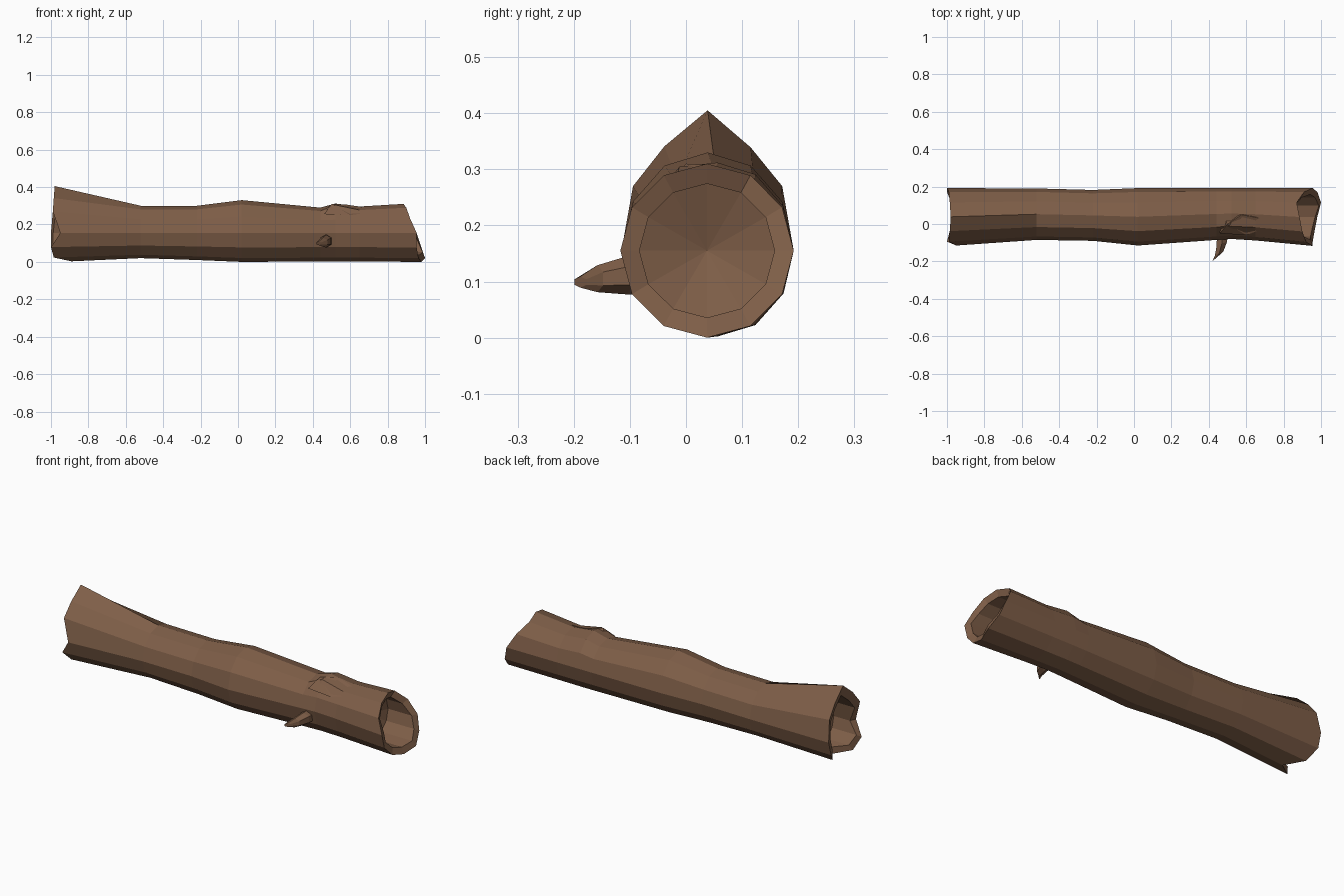
import bpy, bmesh, math
from mathutils import Vector

if "Cube" in bpy.data.objects:
    bpy.data.objects.remove(bpy.data.objects["Cube"])

N = 12
MID_Z = 0.155

bark = bpy.data.materials.new("brown bark")
bark.diffuse_color = (0.21, 0.112, 0.064, 1)
bark.use_nodes = True
bark.node_tree.nodes["Principled BSDF"].inputs["Base Color"].default_value = bark.diffuse_color


def finish(bm, name):
    bmesh.ops.recalc_face_normals(bm, faces=bm.faces)
    me = bpy.data.meshes.new(name)
    bm.to_mesh(me)
    bm.free()
    me.materials.append(bark)
    ob = bpy.data.objects.new(name, me)
    bpy.context.collection.objects.link(ob)
    return ob


def bridge(bm, a, b):
    n = len(a)
    for i in range(n):
        bm.faces.new((a[i], a[(i + 1) % n], b[(i + 1) % n], b[i]))


def section(front, back, bottom, top, stretch=None):
    """Twelve-sided cross-section (y, z), starting at the back, going over the top."""
    cy, ry = (front + back) / 2, (back - front) / 2
    pts = []
    for i in range(N):
        a = math.tau * i / N
        s = math.sin(a)
        h = (top - MID_Z) if s > 0 else (MID_Z - bottom)
        k = stretch.get(i, 1) if stretch else 1
        pts.append((cy + ry * math.cos(a), MID_Z + h * s * k))
    return pts


# broken end outlines: x for each of the twelve corners
left_x = [-1.0, -.99, -.985, -.98, -.985, -.99, -.95, -1.0, -.985, -.89, -.97, -1.0]
right_x = [.955, .91, .87, .885, .90, .92, .955, .955, .965, .98, 1.0, .98]

# trunk stations: x, front, back, bottom, top
stations = [(-.52, -.085, .19, .02, .30), (-.22, -.09, .182, .01, .30),
            (.02, -.115, .192, 0, .33), (.44, -.085, .192, .002, .29),
            (.52, -.08, .192, .002, .312), (.65, -.088, .192, .002, .296)]

bm = bmesh.new()


def ring(xs, pts):
    return [bm.verts.new((x, y, z)) for x, (y, z) in zip(xs, pts)]


left_pts = section(-.115, .192, .003, .405, {1: .92, 2: .85, 4: .86, 5: .92})
right_pts = section(-.117, .192, 0, .31)
left_ring = ring(left_x, left_pts)
rings = [left_ring]
for k, (x, *dims) in enumerate(stations):
    pts = section(*dims, {4: 1.1, 5: .9} if k == 4 else None)  # lump on top
    rings.append(ring([x] * N, pts))
right_ring = ring(right_x, right_pts)
rings.append(right_ring)
for a, b in zip(rings, rings[1:]):
    bridge(bm, a, b)


# hollow ends: sloped lip, inner wall, shallow cone floor
def hollow(outer, xs, pts, inward, floor_x):
    cy = sum(p[0] for p in pts) / N
    inner = [(cy + (y - cy) * .78, MID_Z + (z - MID_Z) * .77) for y, z in pts]
    lip = ring([x + inward * .012 for x in xs], inner)
    floor = ring([floor_x] * N, inner)
    bridge(bm, outer, lip)
    bridge(bm, lip, floor)
    tip = bm.verts.new((floor_x + inward * .04, cy, MID_Z))
    for i in range(N):
        bm.faces.new((floor[i], floor[(i + 1) % N], tip))


hollow(left_ring, left_x, left_pts, 1, -.84)
hollow(right_ring, right_x, right_pts, -1, .80)
finish(bm, "hollow_trunk")

# broken branch stub on the front: centre, half width, half height
bm = bmesh.new()
path = [((.472, -.06, .112), .034, .036), ((.470, -.105, .111), .032, .034),
        ((.455, -.158, .105), .026, .024), ((.432, -.188, .099), .014, .010)]
stub = []
for c, w, h in path:
    stub.append([bm.verts.new(Vector(c) + Vector((w * math.cos(a), -.012 * math.cos(a) * -1, h * math.sin(a))))
                 for a in [math.tau * (i + .5) / 6 for i in range(6)]])
for a, b in zip(stub, stub[1:]):
    bridge(bm, a, b)
bm.faces.new(stub[0])
bm.faces.new(stub[-1])
finish(bm, "branch_stub")

# raised bark splinter on the top
bm = bmesh.new()
base = [bm.verts.new(p) for p in [(.46, -.05, .255), (.47, .06, .27), (.60, .07, .27), (.78, .01, .275), (.60, -.06, .25)]]
peak = [bm.verts.new(p) for p in [(.50, .0, .310), (.575, .05, .307)]]
for f in [(base[0], base[1], peak[0]), (base[1], peak[1], peak[0]), (base[1], base[2], peak[1]),
          (base[2], base[3], peak[1]), (base[3], base[4], peak[1]),
          (base[4], peak[0], peak[1]), (base[4], base[0], peak[0]), tuple(base)]:
    bm.faces.new(f)
finish(bm, "bark_splinter")
